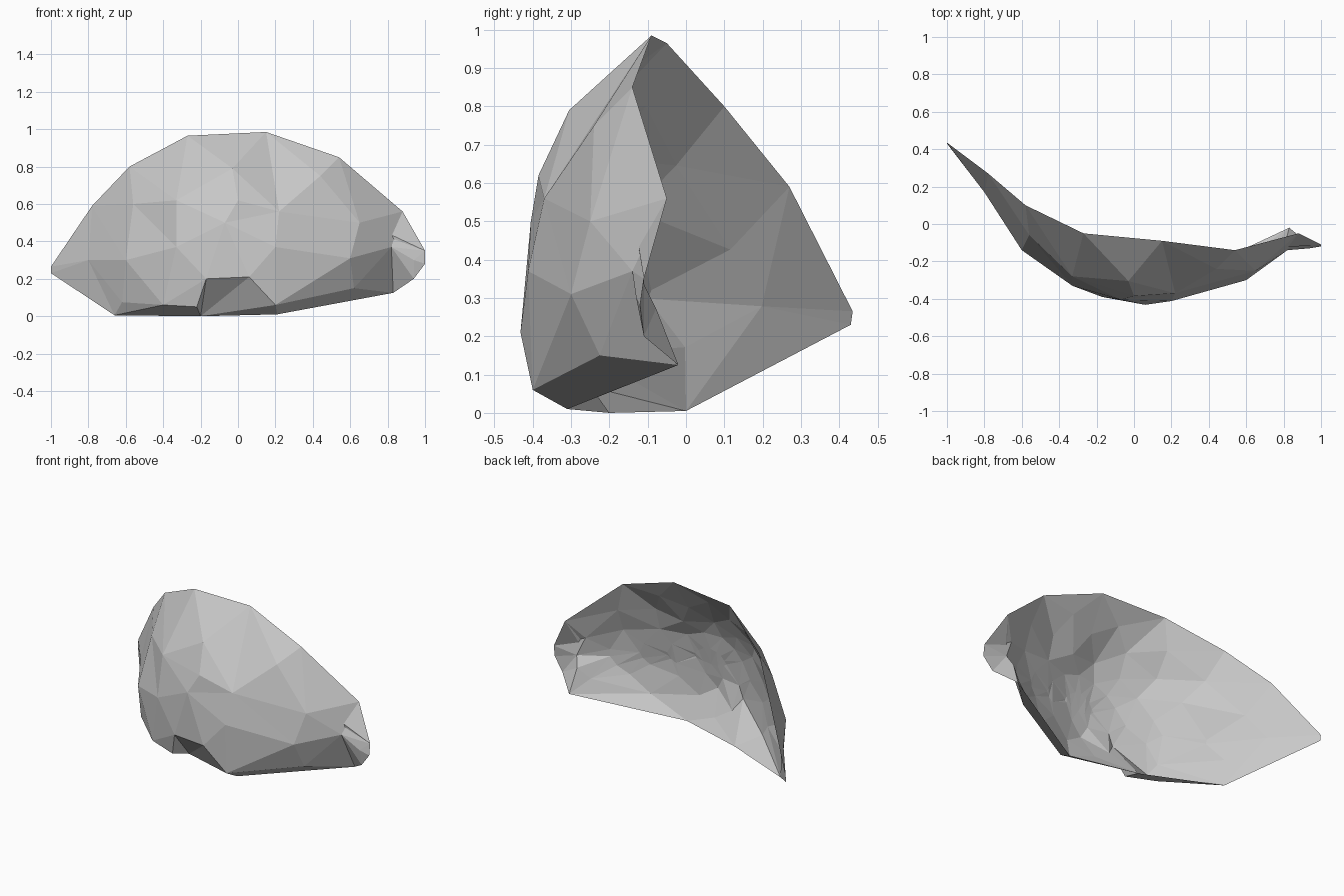
import bpy, bmesh, random
from mathutils import Vector
from mathutils.bvhtree import BVHTree
from mathutils.geometry import delaunay_2d_cdt

random.seed(4)
cube = bpy.data.objects.get("Cube")
if cube:
    bpy.data.objects.remove(cube, do_unlink=True)

# Broken edge of the shell, anticlockwise seen from the front
RIM = [(.21, -.31, .01), (.83, -.02, .125), (.94, -.11, .2), (1, -.12, .28),
       (1, -.11, .35), (.88, -.05, .56), (.54, -.14, .85), (.15, -.09, .985),
       (-.27, -.05, .965), (-.58, .1, .8), (-.78, .27, .59), (-1, .435, .265),
       (-1, .43, .23), (-.66, 0, .005), (-.2, -.2, 0)]

# Corners of the large facets on the outside
FACETS = [(.2, -.4, .06), (-.22, -.34, .05), (-.4, -.28, .06), (-.62, -.08, .075),
          (-.17, -.39, .2), (.06, -.432, .21), (.2, -.412, .37), (.22, -.37, .56),
          (-.07, -.405, .5), (0, -.385, .62), (-.33, -.33, .37), (-.33, -.28, .62),
          (-.03, -.305, .79), (.44, -.24, .75), (.62, -.225, .15), (.6, -.3, .31),
          (.65, -.25, .5), (.82, -.14, .37), (.94, -.13, .3),
          (-.6, -.14, .3), (-.56, -.06, .6), (-.8, .17, .3)]
CENTRE = Vector((.1, 0, .42))
RINGS = 5


def triangulate(points):
    """Triangles over the front projection, kept inside the rim loop."""
    flat = [Vector((p[0], p[2])) for p in points]
    loop = list(range(len(RIM)))
    result = delaunay_2d_cdt(flat, [], [loop], 1, 1e-5)
    origin = result[3]
    return [[origin[i][0] for i in tri] for tri in result[2]
            if all(origin[i] for i in tri)]


# Convex outer surface
outer = [Vector(p) for p in RIM + FACETS]
outer_tris = triangulate(outer)
tree = BVHTree.FromPolygons(outer, outer_tris)

# Hollow inner surface: rings shrinking toward the middle, behind the outer one
inner = []
for ring in range(1, RINGS + 1):
    f = 1 - ring / (RINGS + .6)
    for i, p in enumerate(RIM):
        q = Vector(p)
        if ring % 2:
            q = q.lerp(Vector(RIM[(i + 1) % len(RIM)]), .5)
        q = CENTRE.lerp(q, f)
        hit = tree.ray_cast(Vector((q.x, -2, q.z)), Vector((0, 1, 0)))[0]
        if hit:
            depth = .014 + .022 * (1 - f * f) + random.uniform(0, .004)
            inner.append(hit + Vector((0, depth, 0)))
inner_tris = triangulate([Vector(p) for p in RIM] + inner)

# Join both surfaces along the rim
bm = bmesh.new()
rim_verts = [bm.verts.new(p) for p in RIM]
front_verts = rim_verts + [bm.verts.new(p) for p in FACETS]
back_verts = rim_verts + [bm.verts.new(p) for p in inner]
for verts, tris in ((front_verts, outer_tris), (back_verts, inner_tris)):
    for tri in tris:
        corners = [verts[i] for i in tri]
        if len(set(corners)) == 3 and not bm.faces.get(corners):
            bm.faces.new(corners)
bmesh.ops.delete(bm, geom=[v for v in bm.verts if not v.link_faces], context='VERTS')
bmesh.ops.recalc_face_normals(bm, faces=bm.faces)

mesh = bpy.data.meshes.new("rock_shell")
bm.to_mesh(mesh)
bm.free()
shell = bpy.data.objects.new("rock_shell", mesh)
bpy.context.collection.objects.link(shell)

# Plain stone grey
stone = bpy.data.materials.new("stone_grey")
stone.use_nodes = True
colour = (.58, .58, .58, 1)
stone.diffuse_color = colour
stone.node_tree.nodes["Principled BSDF"].inputs["Base Color"].default_value = colour
mesh.materials.append(stone)
